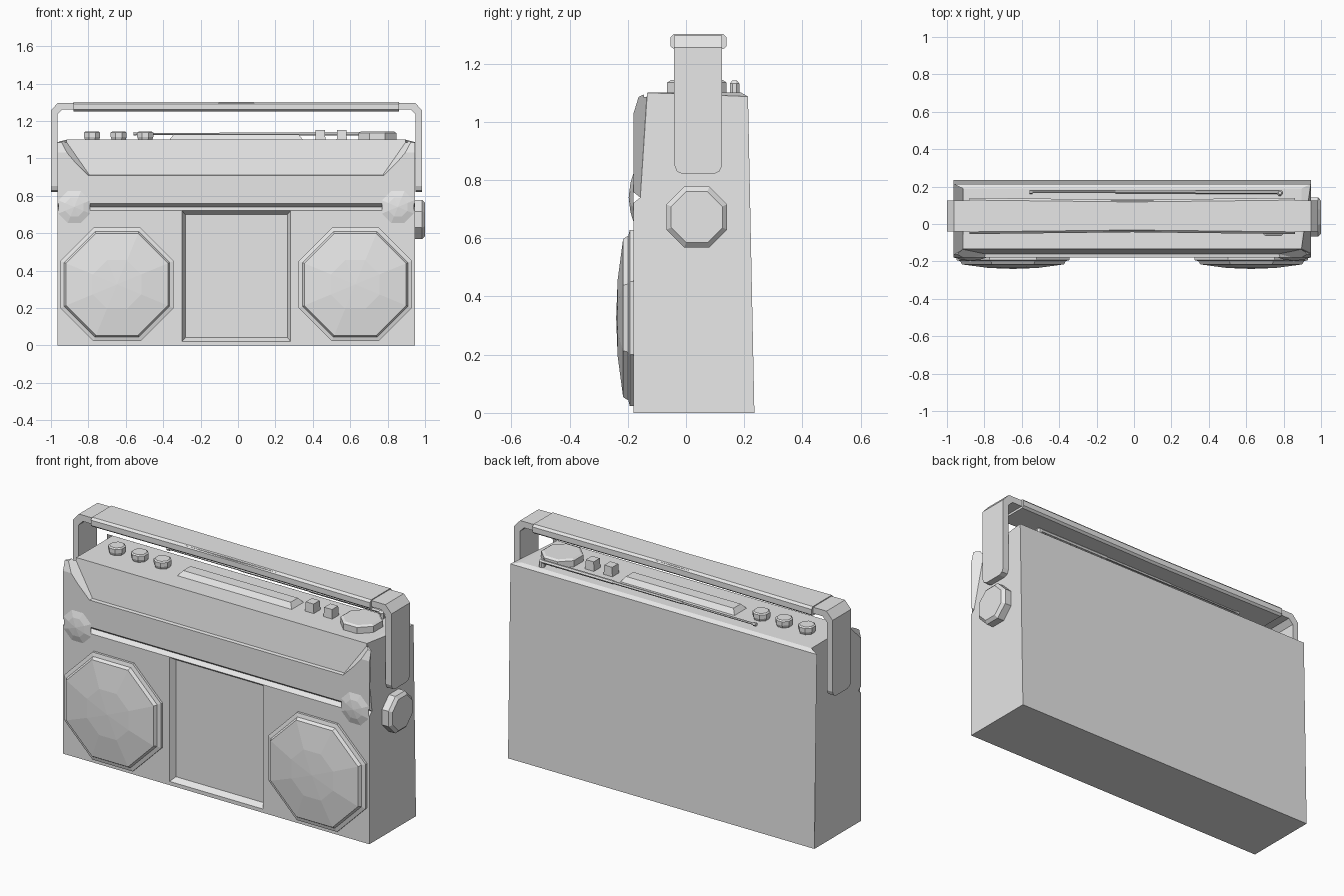
import bpy, bmesh, math
from mathutils import Vector, Matrix

if "Cube" in bpy.data.objects:
    bpy.data.objects.remove(bpy.data.objects["Cube"], do_unlink=True)

grey = bpy.data.materials.new("light grey")
grey.use_nodes = True
grey.diffuse_color = (0.8, 0.8, 0.8, 1)
grey.node_tree.nodes["Principled BSDF"].inputs["Base Color"].default_value = (0.8, 0.8, 0.8, 1)

CX = -0.01   # middle of the cabinet
MID_Y = 0.037  # middle of handle and top controls


def finish(name, bm):
    bmesh.ops.recalc_face_normals(bm, faces=bm.faces[:])
    mesh = bpy.data.meshes.new(name)
    bm.to_mesh(mesh)
    bm.free()
    mesh.materials.append(grey)
    ob = bpy.data.objects.new(name, mesh)
    bpy.context.scene.collection.objects.link(ob)
    return ob


def loft(name, rings, tip=None):
    """Skin matching rings of points; close with caps or a pointed tip."""
    bm = bmesh.new()
    loops = [[bm.verts.new(p) for p in ring] for ring in rings]
    n = len(loops[0])
    for a, b in zip(loops, loops[1:]):
        for i in range(n):
            j = (i + 1) % n
            bm.faces.new((a[i], a[j], b[j], b[i]))
    bm.faces.new(loops[0])
    if tip:
        top = bm.verts.new(tip)
        for i in range(n):
            bm.faces.new((loops[-1][i], loops[-1][(i + 1) % n], top))
    else:
        bm.faces.new(loops[-1])
    return finish(name, bm)


def turned(name, centre, axis, steps, tip=None, sides=8):
    """Faceted solid along an axis; steps are (flat-to-flat half width, offset)."""
    turn = {"x": Matrix.Rotation(math.pi / 2, 3, "Y"),
            "-y": Matrix.Rotation(math.pi / 2, 3, "X"),
            "z": Matrix.Identity(3)}[axis]
    c = Vector(centre)
    rings = []
    for r, h in steps:
        r /= math.cos(math.pi / sides)
        angles = [(i + 0.5) * 2 * math.pi / sides for i in range(sides)]
        rings.append([c + turn @ Vector((r * math.cos(a), r * math.sin(a), h)) for a in angles])
    return loft(name, rings, c + turn @ Vector((0, 0, tip)) if tip else None)


def hull(name, points):
    bm = bmesh.new()
    for p in points:
        bm.verts.new(p)
    bmesh.ops.convex_hull(bm, input=bm.verts[:])
    bmesh.ops.dissolve_limit(bm, angle_limit=0.01, verts=bm.verts[:], edges=bm.edges[:])
    return finish(name, bm)


def slab(x0, x1, z0, z1, y):
    return [(x0, y, z0), (x1, y, z0), (x1, y, z1), (x0, y, z1)]


def plinth(name, x, y, w, d, z0, z1, inset):
    """Raised block with sloping sides."""
    ring = lambda k, z: [(x + sx * (w / 2 - k), y + sy * (d / 2 - k), z)
                         for sx, sy in ((-1, -1), (1, -1), (1, 1), (-1, 1))]
    return loft(name, [ring(0, z0), ring(inset, z1)])


def cut(target, cutter):
    m = target.modifiers.new(cutter.name, "BOOLEAN")
    m.object, m.operation, m.solver = cutter, "DIFFERENCE", "EXACT"
    cutter.hide_render = True
    cutter.hide_set(True)
    cutter.display_type = "WIRE"


# Cabinet: side profile with a notch across the front, narrowing at the top
profile = [(0.235, 0), (-0.18, 0), (-0.18, 0.722), (-0.157, 0.74), (-0.18, 0.758),
           (-0.18, 1.03), (-0.163, 1.085), (-0.135, 1.1), (0.19, 1.1), (0.213, 1.087)]
half = lambda z: 0.905 if z > 1.09 else 0.955
body = loft("cabinet", [[(CX + s * half(z), y, z) for y, z in profile] for s in (-1, 1)])

# Sloped upper panel recess
panel = [(0.785, -0.16, 0.912), (0.785, -0.155, 1.05), (0.8, -0.21, 0.905),
         (0.98, -0.21, 1.085), (0.92, -0.132, 1.106), (0.92, -0.21, 1.13)]
cut(body, hull("upper_panel_cutter", [(CX + s * x, y, z) for x, y, z in panel for s in (-1, 1)]))

# Cassette door recess with sloping walls
cut(body, loft("door_cutter", [slab(-0.30, 0.282, 0.021, 0.72, -0.18 - 0.01),
                               slab(-0.30, 0.282, 0.021, 0.72, -0.18),
                               slab(-0.282, 0.265, 0.041, 0.70, -0.15)]))

# Speakers and tweeters, mirrored about the cabinet middle
for s, side in ((-1, "right"), (1, "left")):
    turned(side + "_speaker_ring", (CX + s * 0.637, -0.175, 0.326), "-y",
           [(0.303, 0), (0.303, 0.018), (0.28, 0.024)])
    turned(side + "_speaker_dome", (CX + s * 0.637, -0.18, 0.326), "-y",
           [(0.282, 0), (0.282, 0.02), (0.272, 0.036), (0.13, 0.055)], tip=0.06)
    turned(side + "_tweeter", (CX + s * 0.865, -0.18, 0.74), "-y",
           [(0.085, 0), (0.05, 0.011)], tip=0.017)

# Carrying handle: bent strap with chamfered corners and arm ends
hw = 0.0825
strap = [(0.993, 0.82), (0.993, 1.255), (0.955, 1.297),
         (-0.955, 1.297), (-0.993, 1.255), (-0.993, 0.82)]
inner = [(0.957, 0.82), (0.957, 1.235), (0.93, 1.262),
         (-0.93, 1.262), (-0.957, 1.235), (-0.957, 0.82)]
bm = bmesh.new()
sections = []
for (xo, zo), (xi, zi) in zip(strap, inner):
    sections.append([bm.verts.new((CX + x + 0.002, MID_Y + 0.005 + y, z))
                     for x, z, y in ((xo, zo, -hw), (xo, zo, hw), (xi, zi, hw), (xi, zi, -hw))])
for a, b in zip(sections, sections[1:]):
    for i in range(4):
        bm.faces.new((a[i], a[(i + 1) % 4], b[(i + 1) % 4], b[i]))
bm.faces.new(sections[0])
bm.faces.new(sections[-1])
corners = [e for e in bm.edges if all(abs(v.co.z - 0.82) < 1e-4 for v in e.verts)
           and abs(e.verts[0].co.y - e.verts[1].co.y) < 1e-4]
bmesh.ops.bevel(bm, geom=corners, offset=0.032, segments=2, profile=0.5, affect="EDGES")
finish("handle", bm)

# Grip sleeve: octagonal section slightly slimmer in the middle
rings = []
for x, k in ((-0.87, 0), (0, 0.01), (0.87, 0)):
    d = 0.097 - k
    outline = [(-d + 0.012, 1.25), (-d, 1.26), (-d, 1.29), (-d + 0.012, 1.302)]
    outline += [(-y, z) for y, z in reversed(outline)]
    rings.append([(CX + x, MID_Y + 0.006 + y, z) for y, z in outline])
loft("handle_grip", rings)

# Side dial
turned("side_dial", (0.94, MID_Y, 0.673), "x", [(0.104, 0), (0.104, 0.045), (0.088, 0.06)])

# Top controls
for i in range(3):
    turned(f"small_knob_{i + 1}", (-0.78 + i * 0.142, MID_Y, 1.095), "z",
           [(0.036, 0), (0.043, 0.02), (0.043, 0.042), (0.036, 0.048)])
turned("large_knob", (0.745, MID_Y, 1.095), "z", [(0.102, 0), (0.102, 0.04), (0.09, 0.048)])
for i, x in enumerate((0.44, 0.555)):
    plinth(f"push_button_{i + 1}", x, MID_Y, 0.055, 0.06, 1.095, 1.152, 0.003)
plinth("top_plate", -0.01, MID_Y, 0.72, 0.115, 1.095, 1.127, 0.025)

# Folded aerial lying along the back edge
turned("aerial_post", (0.78, 0.167, 1.095), "z", [(0.016, 0), (0.016, 0.037), (0.008, 0.047)])
for i, (x0, x1, r) in enumerate(((0.33, 0.78, 0.009), (-0.1, 0.33, 0.007), (-0.55, -0.1, 0.005))):
    turned(f"aerial_section_{i + 1}", (x0, 0.172, 1.131), "x", [(r, 0), (r, x1 - x0)], sides=6)
turned("aerial_tip", (-0.56, 0.172, 1.131), "x", [(0.009, 0), (0.009, 0.018)], sides=6)
